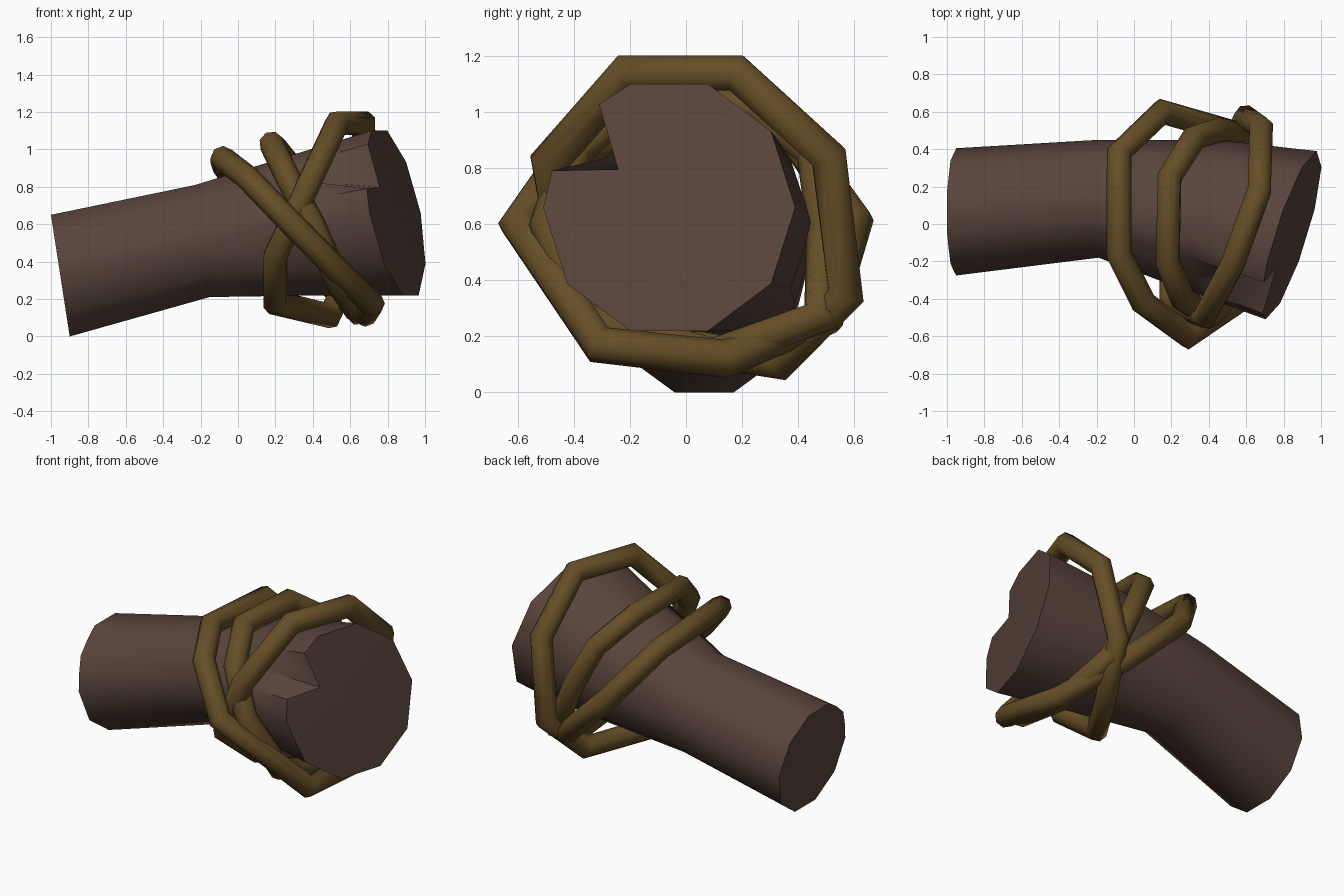
import bpy, bmesh, math
from mathutils import Vector

if "Cube" in bpy.data.objects:
    bpy.data.objects.remove(bpy.data.objects["Cube"])


def material(name, rgb):
    m = bpy.data.materials.new(name)
    m.diffuse_color = (*rgb, 1)
    m.use_nodes = True
    m.node_tree.nodes["Principled BSDF"].inputs["Base Color"].default_value = m.diffuse_color
    return m


bark = material("bark_brown", (0.10, 0.058, 0.045))
rope = material("rope_ochre", (0.13, 0.076, 0.02))


def finish(name, bm, mat, angle):
    bmesh.ops.recalc_face_normals(bm, faces=bm.faces[:])
    me = bpy.data.meshes.new(name)
    bm.to_mesh(me)
    bm.free()
    me.materials.append(mat)
    me.shade_smooth()
    me.set_sharp_from_angle(angle=math.radians(angle))
    ob = bpy.data.objects.new(name, me)
    bpy.context.collection.objects.link(ob)


def bridge(bm, a, b):
    n = len(a)
    for i in range(n):
        j = (i + 1) % n
        bm.faces.new((a[i], a[j], b[j], b[i]))


# Log: ten-sided bent trunk, with a notch cut into the thick end
ANGLES = [0, 36, 72, 108, 125, 144, 163, 180, 216, 252, 288, 324]
# centre, y radius, z radius, x slant per y, x slant per z, notch factor
SECTIONS = [
    ((-0.95, 0.065, 0.325), 0.34, 0.342, 0.0, -0.154, 1.0),
    ((-0.19, 0.135, 0.51), 0.315, 0.315, 0.0, -0.13, 1.0),
    ((0.38, 0.04, 0.60), 0.41, 0.40, 0.15, -0.10, 1.0),
    ((0.84, -0.06, 0.66), 0.45, 0.463, 0.304, -0.19, 0.5),
]
bm = bmesh.new()
rings = []
for c, ry, rz, ky, kz, notch in SECTIONS:
    ring = []
    for a in ANGLES:
        r = 1.0
        if a in (125, 163):
            r = 0.97
        elif a == 144:
            r = notch
        dy = ry * r * math.cos(math.radians(a))
        dz = rz * r * math.sin(math.radians(a))
        ring.append(bm.verts.new((c[0] + ky * dy + kz * dz, c[1] + dy, c[2] + dz)))
    rings.append(ring)
for a, b in zip(rings, rings[1:]):
    bridge(bm, a, b)
for ring, c in ((rings[0], SECTIONS[0][0]), (rings[-1], (0.86, -0.05, 0.66))):
    mid = bm.verts.new(c)
    for i, v in enumerate(ring):
        bm.faces.new((v, ring[(i + 1) % len(ring)], mid))
finish("log", bm, bark, 50)


# Rope loops: closed tubes swept along eight or nine corner points
def loop(name, pts, r=0.067, sides=8):
    pts = [Vector(p) for p in pts]
    n = len(pts)
    centre = sum(pts, Vector()) / n
    bm = bmesh.new()
    rings = []
    for i, p in enumerate(pts):
        t = ((pts[(i + 1) % n] - p).normalized() + (p - pts[i - 1]).normalized()).normalized()
        out = p - centre
        out = (out - t * out.dot(t)).normalized()
        side = t.cross(out)
        rings.append([bm.verts.new(p + r * (1.06 * math.cos(k) * out + math.sin(k) * side))
                      for k in (2 * math.pi * s / sides for s in range(sides))])
    for i in range(n):
        bridge(bm, rings[i], rings[(i + 1) % n])
    finish(name, bm, rope, 60)


loop("rope_loop_left", [
    (-0.08, 0.38, 0.92), (-0.08, -0.16, 0.95), (0.05, -0.42, 0.85), (0.29, -0.60, 0.60),
    (0.72, -0.31, 0.17), (0.68, 0.14, 0.12), (0.50, 0.50, 0.27), (0.15, 0.60, 0.61)])
loop("rope_loop_middle", [
    (0.19, 0.25, 1.02), (0.18, -0.20, 1.03), (0.26, -0.40, 0.86), (0.40, -0.49, 0.60),
    (0.55, -0.36, 0.26), (0.64, 0.10, 0.13), (0.59, 0.48, 0.27), (0.45, 0.50, 0.60),
    (0.32, 0.46, 0.86)])
loop("rope_loop_right", [
    (0.53, -0.21, 1.14), (0.67, 0.18, 1.14), (0.68, 0.51, 0.84), (0.60, 0.57, 0.35),
    (0.49, 0.33, 0.11), (0.20, -0.10, 0.18), (0.20, -0.42, 0.43), (0.38, -0.49, 0.82)])
